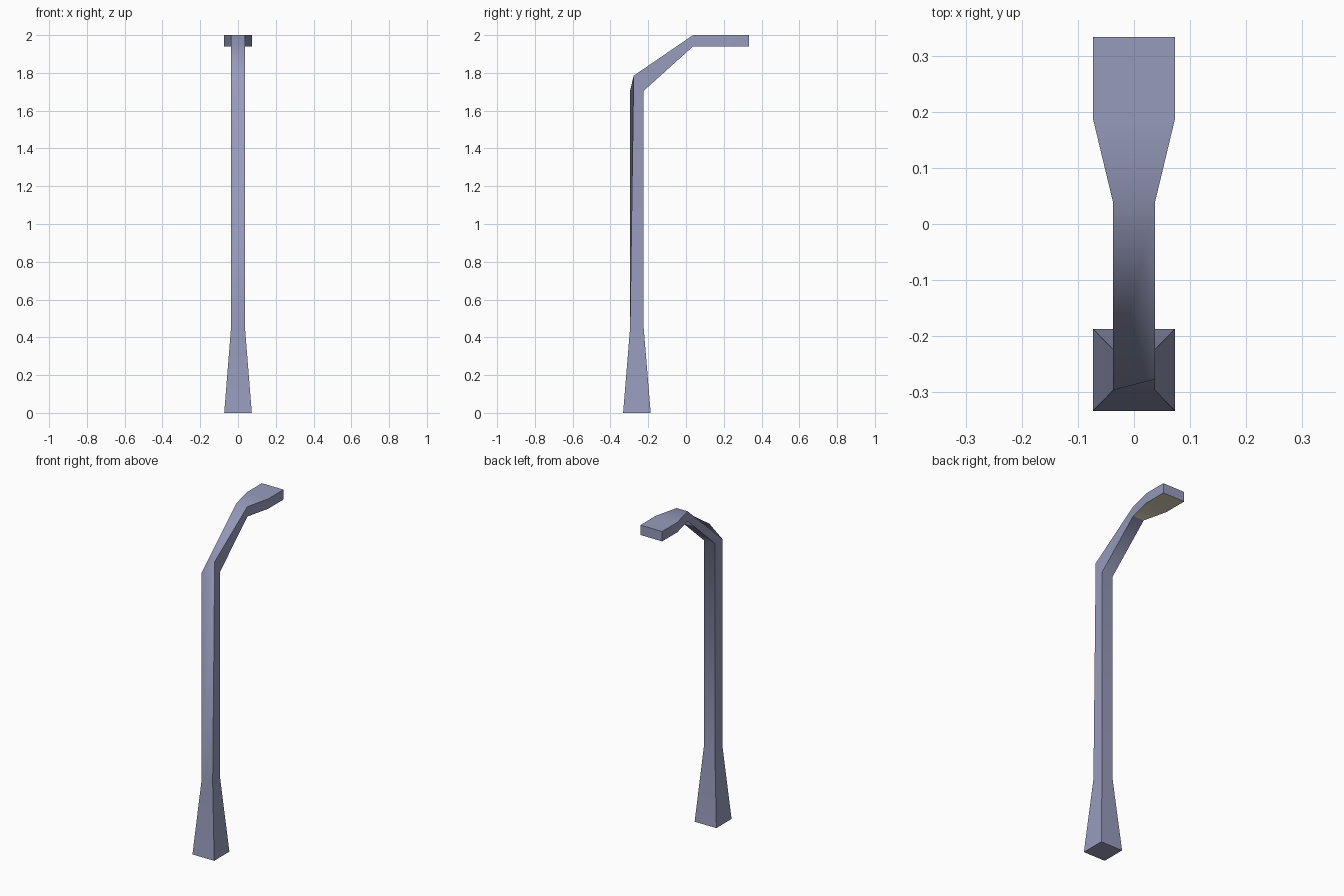
import bpy, bmesh, math

if "Cube" in bpy.data.objects:
    bpy.data.objects.remove(bpy.data.objects["Cube"])


def material(name, rgb):
    m = bpy.data.materials.new(name)
    m.diffuse_color = (*rgb, 1)
    m.use_nodes = True
    m.node_tree.nodes["Principled BSDF"].inputs["Base Color"].default_value = m.diffuse_color
    return m


steel = material("blue_grey_metal", (0.31, 0.33, 0.50))
glass = material("pale_lamp_glass", (0.72, 0.68, 0.52))

# Sections along the post: half width, outer (y, z), inner (y, z)
sections = [
    (0.073, (-0.333, 0.00), (-0.187, 0.00)),   # foot
    (0.037, (-0.296, 0.45), (-0.224, 0.45)),   # top of flared base
    (0.037, (-0.296, 1.705), (-0.224, 1.705)), # bend
    (0.037, (0.037, 2.00), (0.037, 1.94)),     # neck of lamp head
    (0.073, (0.187, 2.00), (0.187, 1.94)),     # wide part of head
    (0.073, (0.333, 2.00), (0.333, 1.94)),     # head end
]

bm = bmesh.new()
rings = []
for w, outer, inner in sections:
    rings.append([bm.verts.new((x, *p)) for x, p in
                  ((-w, outer), (w, outer), (w, inner), (-w, inner))])

# The outer right corner of the bend sits higher than the left one
rings[2][1].co.y, rings[2][1].co.z = -0.277, 1.785

for n, (a, b) in enumerate(zip(rings, rings[1:])):
    for i in range(4):
        j = (i + 1) % 4
        f = bm.faces.new((a[i], a[j], b[j], b[i]))
        # Lamp glass covers the underside of the head
        f.material_index = 1 if n >= 3 and i == 2 else 0
bm.faces.new(rings[0][::-1])
bm.faces.new(rings[-1])
bmesh.ops.recalc_face_normals(bm, faces=bm.faces)

mesh = bpy.data.meshes.new("street_lamp")
bm.to_mesh(mesh)
bm.free()
mesh.materials.append(steel)
mesh.materials.append(glass)
lamp = bpy.data.objects.new("street_lamp", mesh)
bpy.context.collection.objects.link(lamp)

# Soft shading around the bends, crisp corners
bpy.context.view_layer.objects.active = lamp
lamp.select_set(True)
bpy.ops.object.shade_smooth_by_angle(angle=math.radians(60))
